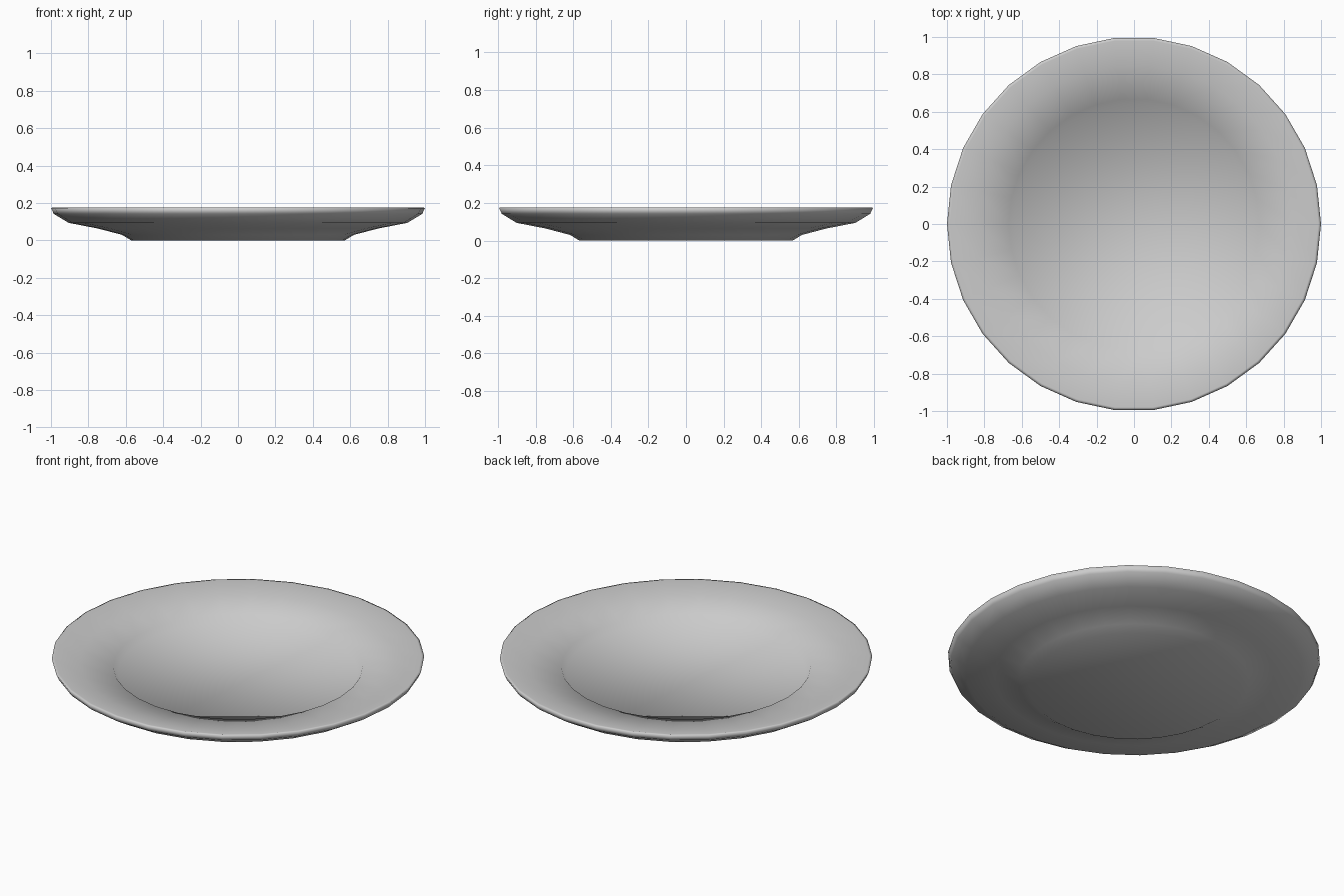
import bpy, bmesh
from math import cos, sin, tau

if "Cube" in bpy.data.objects:
    bpy.data.objects.remove(bpy.data.objects["Cube"])

SIDES = 30

# Half profile (radius, height): foot, underside, lip, rim, step into the well
profile = [
    (0.57, 0.0), (0.62, 0.03), (0.75, 0.064), (0.905, 0.094),
    (0.985, 0.142), (1.0, 0.174), (0.985, 0.177),
    (0.85, 0.147), (0.67, 0.12), (0.645, 0.086),
]

bm = bmesh.new()
rings = [[bm.verts.new((r * cos(tau * i / SIDES), r * sin(tau * i / SIDES), z))
          for i in range(SIDES)] for r, z in profile]

# Wall of the plate
for low, high in zip(rings, rings[1:]):
    for i in range(SIDES):
        j = (i + 1) % SIDES
        bm.faces.new((low[i], low[j], high[j], high[i]))

# Flat base and flat well floor
bm.faces.new(rings[0][::-1])
bm.faces.new(rings[-1])
bmesh.ops.recalc_face_normals(bm, faces=bm.faces[:])

for face in bm.faces:
    face.smooth = True

mesh = bpy.data.meshes.new("plate")
bm.to_mesh(mesh)
bm.free()
plate = bpy.data.objects.new("plate", mesh)
bpy.context.collection.objects.link(plate)
